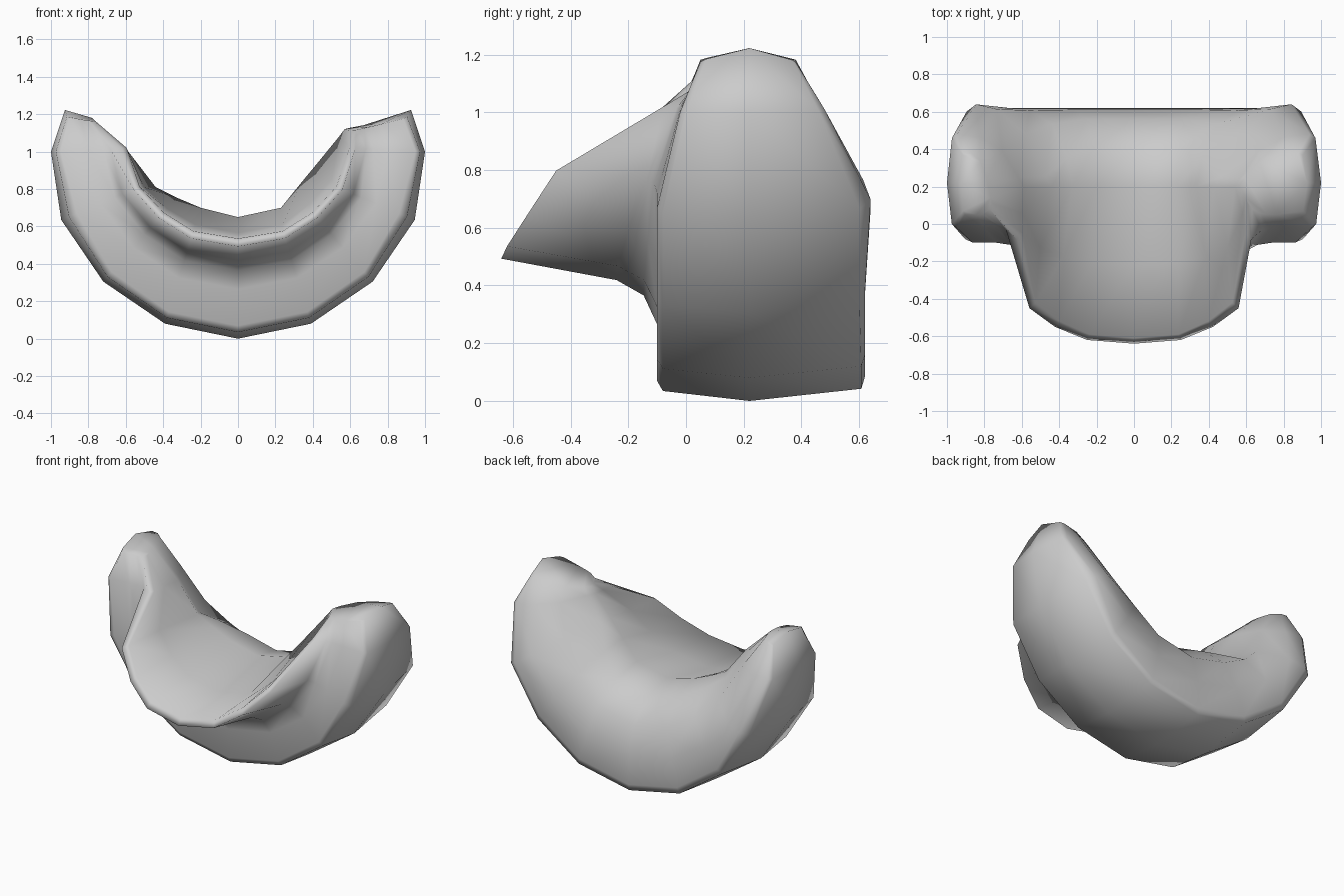
import bpy, bmesh
from mathutils import Vector

cube = bpy.data.objects.get("Cube")
if cube:
    bpy.data.objects.remove(cube, do_unlink=True)

# One plain grey material
grey = bpy.data.materials.new("light_grey")
grey.use_nodes = True
colour = (0.6, 0.6, 0.6, 1)
grey.diffuse_color = colour
grey.node_tree.nodes["Principled BSDF"].inputs["Base Color"].default_value = colour

# Stations from the middle of the curve to the tip of a horn (x, z)
OUTER = [(0, 0), (.39, .08), (.72, .305), (.945, .635), (1, 1), (.925, 1.225)]
INNER = [(0, .53), (.24, .57), (.4, .67), (.53, .81), (.6, 1.02)]
INNER_TIP = {1: (.61, 1.11), -1: (.76, 1.16)}
# Saddle ridge between the horns, steeper on the left side
RIDGE = {
    1: [(0, .65), (.23, .7), (.335, .83), (.43, .945), (.54, 1.08), (.57, 1.12)],
    -1: [(0, .65), (.2, .7), (.33, .755), (.44, .81), (.59, 1), (.78, 1.18)],
}
# Depths of the front, back and lip at each station
FRONT = [-.1, -.1, -.1, -.1, -.02, .05]
BACK = [.62, .62, .62, .64, .48, .38]
LIP = [-.64, -.62, -.55, -.45, -.08, .08]
RIDGE_Y = .2
# Edge bevel width, lip underside fillet and roundness of the back
EDGE = [.13, .13, .14, .2, .13, .13]
FILLET = [.26, .26, .22, .1, .2, .2]
SOFT = [1, 1, 1.5, 3, 2.5, 2]


def mix(a, b, t):
    return a + (b - a) * t


def section(i, side):
    """Closed cross-section of the crescent at one station."""
    tip = i == len(OUTER) - 1
    outer = Vector(OUTER[i])
    inner = Vector(INNER_TIP[side] if tip else INNER[i])
    ridge = Vector(RIDGE[side][i])
    f, b, lip, edge, fillet = FRONT[i], BACK[i], LIP[i], EDGE[i], FILLET[i]
    # Front half: outer edge, bevel, front face, lip underside, lip edge
    front = [(0, .22), (edge / 2, f + .02), (edge, f), (.5, f),
             (.69, mix(f, lip, fillet / 3)), (.79, mix(f, lip, fillet)),
             (.93, lip), (1.01, lip + .03)]
    ring = [(outer.lerp(inner, t), y, t) for t, y in front]
    # Saddle from the lip up to the ridge
    ring.append((inner.lerp(ridge, .3), mix(lip, RIDGE_Y, .5), 1))
    ring.append((ridge, RIDGE_Y, 1))
    # Rounded back, from the ridge down to the outer edge
    back = [(.93, .5), (.72, .86), (.42, .98), (edge, 1), (edge / 2, .97)]
    ring += [(outer.lerp(ridge, t), mix(RIDGE_Y, b, s ** SOFT[i]), t)
             for t, s in back]
    points = []
    for p, y, t in ring:
        drop = .25 * abs(y - .21) * max(0, 1 - t) if tip else 0
        points.append((side * p.x, y, p.y - drop))
    return points


# Crescent with front lip, swept from horn to horn
bm = bmesh.new()
last = len(OUTER) - 1
order = [(i, -1) for i in range(last, 0, -1)] + [(i, 1) for i in range(last + 1)]
rings = [[bm.verts.new(p) for p in section(i, s)] for i, s in order]
for a, b in zip(rings, rings[1:]):
    for k in range(len(a)):
        j = (k + 1) % len(a)
        bm.faces.new((a[k], a[j], b[j], b[k]))
# Horn tips
caps = [bm.faces.new(rings[0]), bm.faces.new(rings[-1])]
bmesh.ops.triangulate(bm, faces=caps)
bmesh.ops.recalc_face_normals(bm, faces=bm.faces)

mesh = bpy.data.meshes.new("crescent_body")
bm.to_mesh(mesh)
bm.free()
mesh.materials.append(grey)
body = bpy.data.objects.new("crescent_body", mesh)
bpy.context.collection.objects.link(body)

bpy.ops.object.select_all(action="DESELECT")
body.select_set(True)
bpy.context.view_layer.objects.active = body
bpy.ops.object.shade_smooth()
